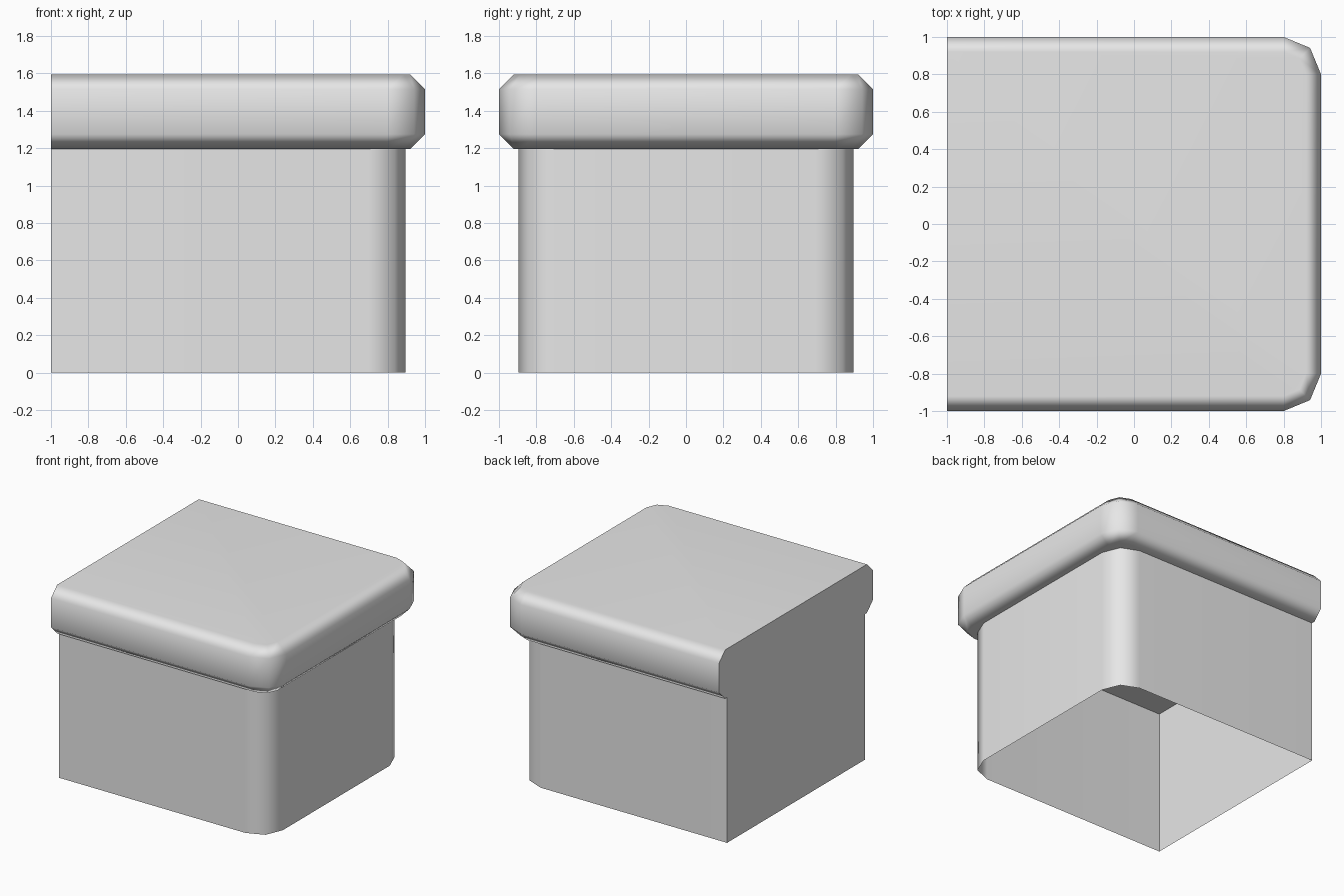
import bpy, bmesh, math

if "Cube" in bpy.data.objects:
    bpy.data.objects.remove(bpy.data.objects["Cube"])

CORNER = 0.2    # radius of the two rounded corners
CHAMFER = 0.08  # bevel around the cap

grey = bpy.data.materials.new("plain grey")
grey.diffuse_color = (0.8, 0.8, 0.8, 1)
grey.use_nodes = True
grey.node_tree.nodes["Principled BSDF"].inputs["Base Color"].default_value = grey.diffuse_color


def outline(half, radius):
    """Plan shape: flat on the left, two rounded corners on the right."""
    c = half - radius
    pts = [(-1, -half)]
    for side, start in ((-1, -90), (1, 0)):
        for step in range(3):
            a = math.radians(start + 45 * step)
            pts.append((c + radius * math.cos(a), side * c + radius * math.sin(a)))
    return pts + [(-1, half)]


def stack(name, rings, closed):
    """Loft matching outlines, given as (half width, corner radius, height)."""
    bm = bmesh.new()
    loops = [[bm.verts.new((x, y, z)) for x, y in outline(h, r)] for h, r, z in rings]
    n = len(loops[0])
    for low, high in zip(loops, loops[1:]):
        for i in range(n - 1):
            bm.faces.new((low[i], low[i + 1], high[i + 1], high[i]))
    # flat left end as a single face
    bm.faces.new([l[-1] for l in loops] + [l[0] for l in reversed(loops)])
    if closed:
        bm.faces.new(list(reversed(loops[0])))
        bm.faces.new(loops[-1])
    bm.normal_update()
    me = bpy.data.meshes.new(name)
    bm.to_mesh(me)
    bm.free()
    me.materials.append(grey)
    ob = bpy.data.objects.new(name, me)
    bpy.context.collection.objects.link(ob)
    bpy.ops.object.select_all(action='DESELECT')
    ob.select_set(True)
    bpy.context.view_layer.objects.active = ob
    bpy.ops.object.shade_smooth_by_angle(angle=math.radians(60))
    # keep the large faces flat, with the shading blended in the bevels
    mod = ob.modifiers.new("flat faces", 'WEIGHTED_NORMAL')
    mod.keep_sharp = True
    return ob


# Hollow lower block, open underneath
stack("wall_body", [(0.895, CORNER, 0), (0.895, CORNER, 1.195)], closed=False)

# Overhanging bevelled cap, whose underside closes the block
inner = (1 - CHAMFER, CORNER - CHAMFER)
stack("wall_cap", [(*inner, 1.195), (1, CORNER, 1.195 + CHAMFER),
                   (1, CORNER, 1.595 - CHAMFER), (*inner, 1.595)], closed=True)
